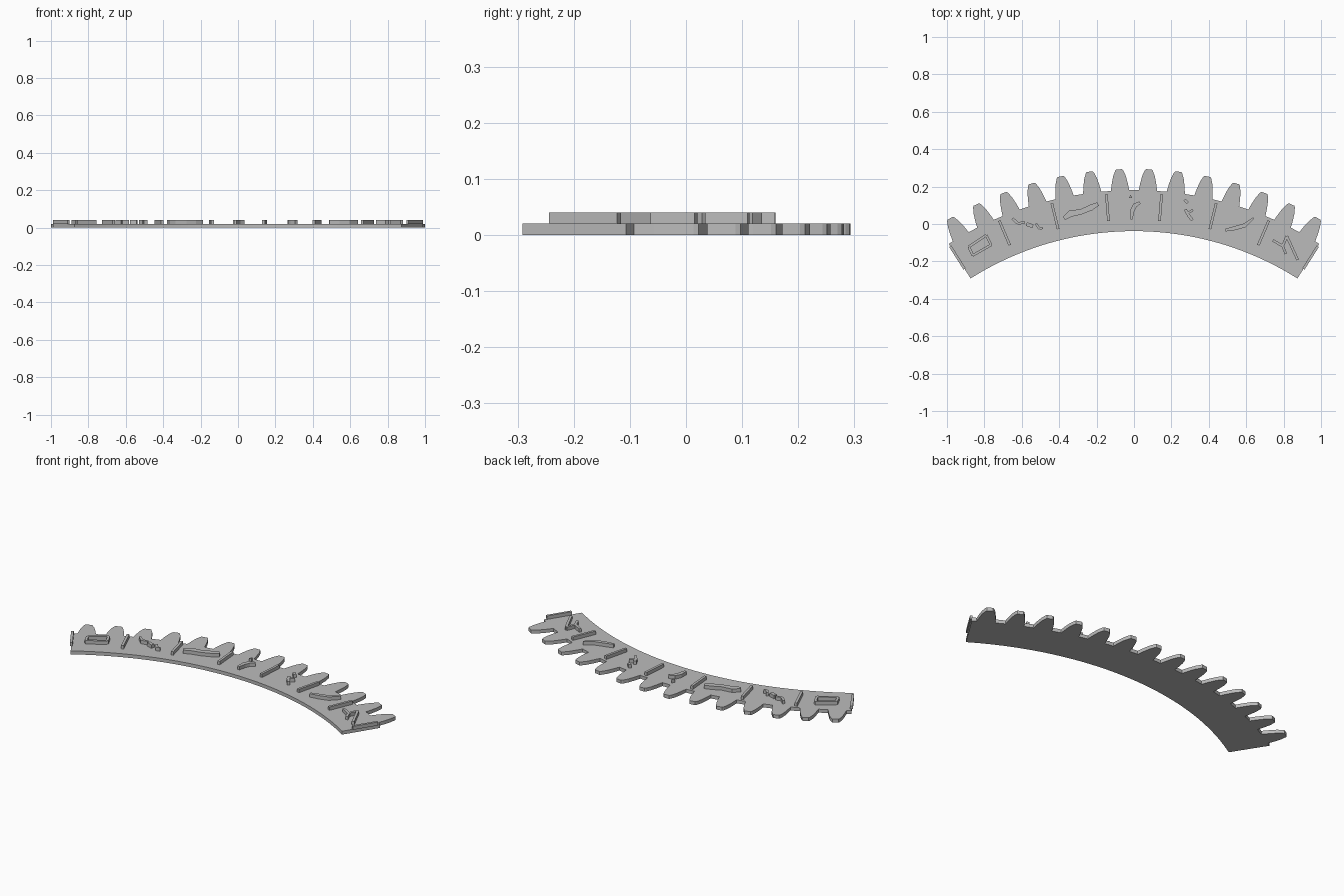
import bpy, bmesh
from math import radians, sin, cos
from mathutils import Vector

if "Cube" in bpy.data.objects:
    bpy.data.objects.remove(bpy.data.objects["Cube"], do_unlink=True)

TEETH = 14
HALF = radians(32.3)            # half of the sector angle
PITCH = 2 * HALF / TEETH
CENTRE_Y = -1.673
R_INNER, R_ROOT = 1.635, 1.853
BASE, TOP = 0.02, 0.04

grey = bpy.data.materials.new("plain grey")
grey.use_nodes = True
colour = (0.5, 0.5, 0.5, 1)
grey.diffuse_color = colour
grey.node_tree.nodes["Principled BSDF"].inputs["Base Color"].default_value = colour


def polar(angle, radius, side=0.0):
    """Point on the sector, shifted sideways along the tangent."""
    return Vector((radius * sin(angle) + side * cos(angle),
                   CENTRE_Y + radius * cos(angle) - side * sin(angle)))


def prisms(name, outlines, z0, z1):
    """Extrude flat outlines into one object."""
    bm = bmesh.new()
    for outline in outlines:
        face = bm.faces.new([bm.verts.new((p[0], p[1], z0)) for p in outline])
        out = bmesh.ops.extrude_face_region(bm, geom=[face])
        moved = [g for g in out["geom"] if isinstance(g, bmesh.types.BMVert)]
        bmesh.ops.translate(bm, verts=moved, vec=(0, 0, z1 - z0))
    bmesh.ops.recalc_face_normals(bm, faces=bm.faces)
    mesh = bpy.data.meshes.new(name)
    bm.to_mesh(mesh)
    bm.free()
    mesh.materials.append(grey)
    obj = bpy.data.objects.new(name, mesh)
    bpy.context.collection.objects.link(obj)
    return obj


def strip(path, widths):
    """Outline of a band that follows a path."""
    pts = [Vector(p) for p in path]
    if isinstance(widths, float):
        widths = [widths] * len(pts)
    left, right = [], []
    for i, p in enumerate(pts):
        t = (pts[min(i + 1, len(pts) - 1)] - pts[max(i - 1, 0)]).normalized()
        n = Vector((-t.y, t.x)) * widths[i] / 2
        left.append(p + n)
        right.append(p - n)
    return left + right[::-1]


def bars(points, width, closed=False):
    """Straight bars from point to point."""
    ends = points[1:] + points[:1] if closed else points[1:]
    return [strip([a, b], width) for a, b in zip(points, ends)]


# Toothed sector plate
flank = [(0.049, R_ROOT), (0.043, 1.89), (0.034, 1.93), (0.022, 1.96), (0.016, 1.967)]
outline = [polar(-HALF, R_ROOT)]
for k in range(TEETH):
    a = -HALF + (k + 0.5) * PITCH
    outline += [polar(a, r, -w) for w, r in flank]
    outline += [polar(a, r, w) for w, r in reversed(flank)]
outline.append(polar(HALF, R_ROOT))
ARC = 48
outline += [polar(HALF - 2 * HALF * i / ARC, R_INNER) for i in range(ARC + 1)]
prisms("toothed_plate", [outline], 0, BASE)

# Raised dividers, one every two teeth
dividers = []
for k in range(0, TEETH + 1, 2):
    a = -HALF + k * PITCH
    dividers.append(strip([polar(a, 1.695), polar(a, 1.838)], 0.014))
prisms("dividers", dividers, BASE, TOP)

# Raised ornaments between the dividers
prisms("frame_relief", bars([(-.883, -.122), (-.79, -.06), (-.764, -.112), (-.862, -.168)],
                            0.014, True), BASE, TOP)
prisms("broken_relief", bars([(-.65, .03), (-.62, .002), (-.585, .01)], 0.014)
       + bars([(-.575, 0), (-.54, -.012)], 0.02)
       + bars([(-.525, .002), (-.505, -.026), (-.487, -.02)], 0.012), BASE, TOP)
prisms("wave_relief", [strip([(-.375, .03), (-.34, .055), (-.28, .066), (-.23, .088), (-.192, .107)],
                             [.02, .035, .028, .032, .02])], BASE, TOP)
prisms("hook_relief", [strip([(-.015, .025), (-.01, .07), (.005, .1), (.032, .115)],
                             [.014, .024, .024, .014]),
                       [(-.027, .14), (-.01, .14), (-.018, .157)]], BASE, TOP)
prisms("twig_relief", bars([(.27, .13), (.287, .113)], 0.016)
       + bars([(.275, .078), (.288, .05), (.312, .02)], 0.016)
       + bars([(.29, .06), (.315, .075)], 0.012), BASE, TOP)
prisms("crescent_relief", [strip([(.488, -.033), (.54, -.022), (.59, -.008), (.64, .032)],
                                 [.014, .022, .022, .008])], BASE, TOP)
prisms("zigzag_relief", bars([(.742, -.087), (.795, -.118), (.817, -.065), (.875, -.192)], 0.014)
       + bars([(.795, -.118), (.812, -.16)], 0.014), BASE, TOP)
